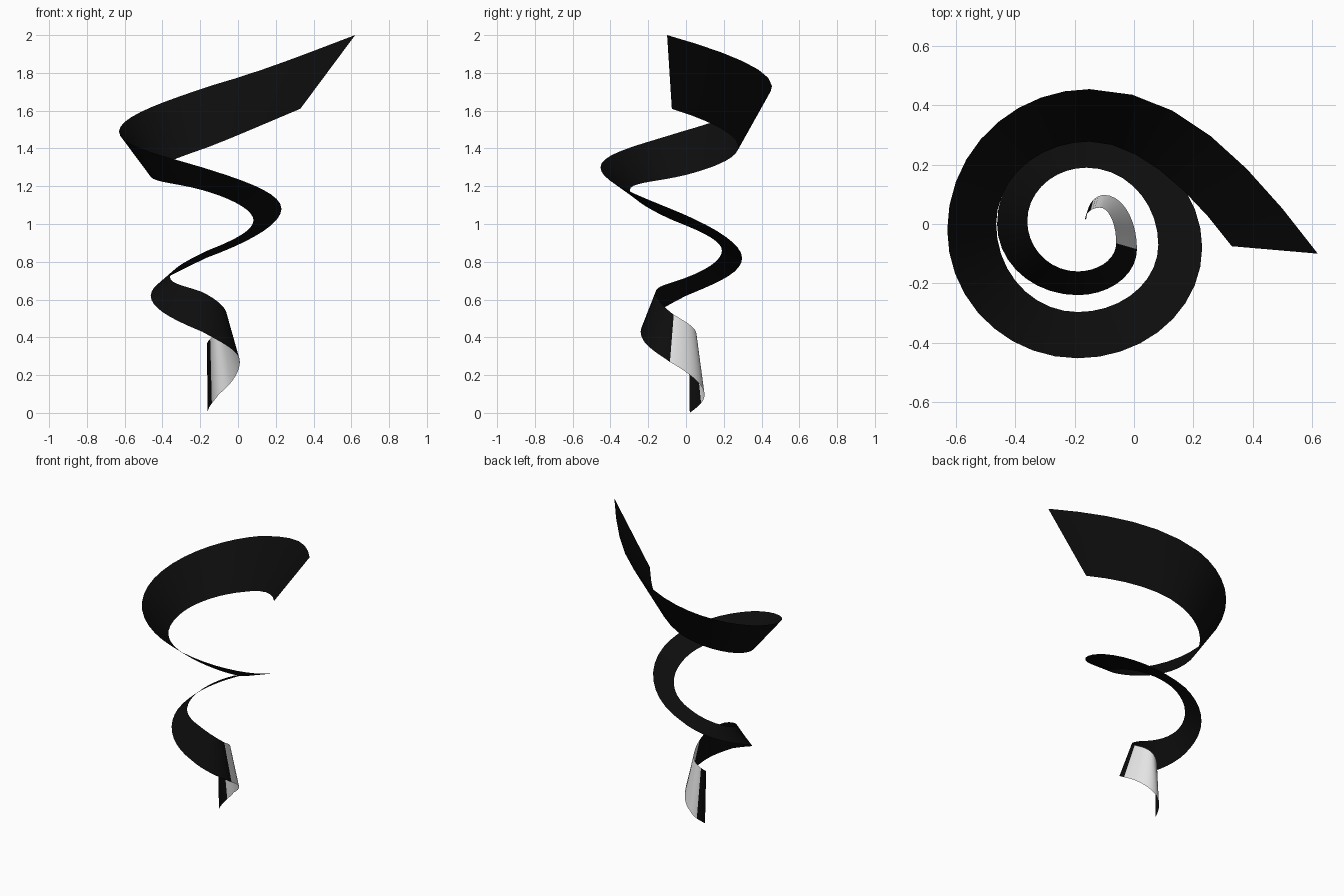
import bpy, bmesh
from math import sin, cos, pi
from mathutils import Vector

cube = bpy.data.objects.get("Cube")
if cube:
    bpy.data.objects.remove(cube, do_unlink=True)


def make_material(name, value):
    mat = bpy.data.materials.new(name)
    mat.use_nodes = True
    color = (value, value, value, 1)
    mat.diffuse_color = color
    mat.node_tree.nodes["Principled BSDF"].inputs["Base Color"].default_value = color
    return mat


# Edge keys at each quarter turn: left, top, right, bottom, left ...
outer_edge = [(-.16, .02, 0), (-.10, .098, .10), (.01, -.085, .27), (-.19, -.24, .43),
              (-.462, 0, .62), (-.17, .297, .82), (.23, -.08, 1.08), (-.19, -.453, 1.30),
              (-.63, -.02, 1.49), (-.15, .455, 1.73), (.62, -.10, 2.0)]
inner_edge = [(-.165, .015, .36), (-.115, .055, .42), (-.06, -.065, .52), (-.19, -.16, .64),
              (-.36, .01, .72), (-.16, .19, .86), (.082, -.07, 1.02), (-.19, -.297, 1.18),
              (-.465, 0, 1.26), (-.15, .278, 1.41), (.33, -.075, 1.61)]
STEPS = 9        # segments per quarter turn
TAIL_STEPS = 6   # segments in the straightening end


def height(keys, i, t):
    """Smooth height between key i and the next."""
    z0, z1 = keys[i][2], keys[i + 1][2]
    before = keys[i - 1][2] if i else 2 * z0 - z1
    after = keys[i + 2][2] if i + 2 < len(keys) else 2 * z1 - z0
    m0, m1 = (z1 - before) / 2, (after - z0) / 2
    return ((2*t**3 - 3*t**2 + 1) * z0 + (t**3 - 2*t**2 + t) * m0
            + (3*t**2 - 2*t**3) * z1 + (t**3 - t**2) * m1)


def edge_path(keys, tail_handles):
    points = []
    last = len(keys) - 2
    for i in range(last):
        p, q = keys[i], keys[i + 1]
        for s in range(STEPS):
            t = s / STEPS
            a, b = sin(t * pi / 2), 1 - cos(t * pi / 2)
            # quarter ellipse, leaving along x from top and bottom keys
            fx, fy = (a, b) if i % 2 else (b, a)
            points.append(Vector((p[0] + (q[0] - p[0]) * fx,
                                  p[1] + (q[1] - p[1]) * fy, height(keys, i, t))))
    # the end unrolls along a gentle curve
    ctrl = [Vector(c[:2]) for c in (keys[last], *tail_handles, keys[last + 1])]
    for s in range(TAIL_STEPS + 1):
        t = s / TAIL_STEPS
        u = 1 - t
        xy = ctrl[0]*u**3 + ctrl[1]*3*u*u*t + ctrl[2]*3*u*t*t + ctrl[3]*t**3
        points.append(Vector((xy.x, xy.y, height(keys, last, t))))
    return points


outer = edge_path(outer_edge, [(.15, .455), (.38, .22)])
inner = edge_path(inner_edge, [(0, .278), (.17, .14)])

# Twisting spiral ribbon, one sheet thick
bm = bmesh.new()
rows = [(bm.verts.new(a), bm.verts.new(b)) for a, b in zip(outer, inner)]
for i, ((a, b), (c, d)) in enumerate(zip(rows, rows[1:])):
    face = bm.faces.new((a, c, d, b))
    face.smooth = True
    # pale band on the first half turn, black elsewhere
    face.material_index = 1 if 5 <= i < 2 * STEPS else 0
mesh = bpy.data.meshes.new("spiral_ribbon")
bm.to_mesh(mesh)
bm.free()
mesh.materials.append(make_material("black", .004))
mesh.materials.append(make_material("white", .8))
ribbon = bpy.data.objects.new("spiral_ribbon", mesh)
bpy.context.collection.objects.link(ribbon)
